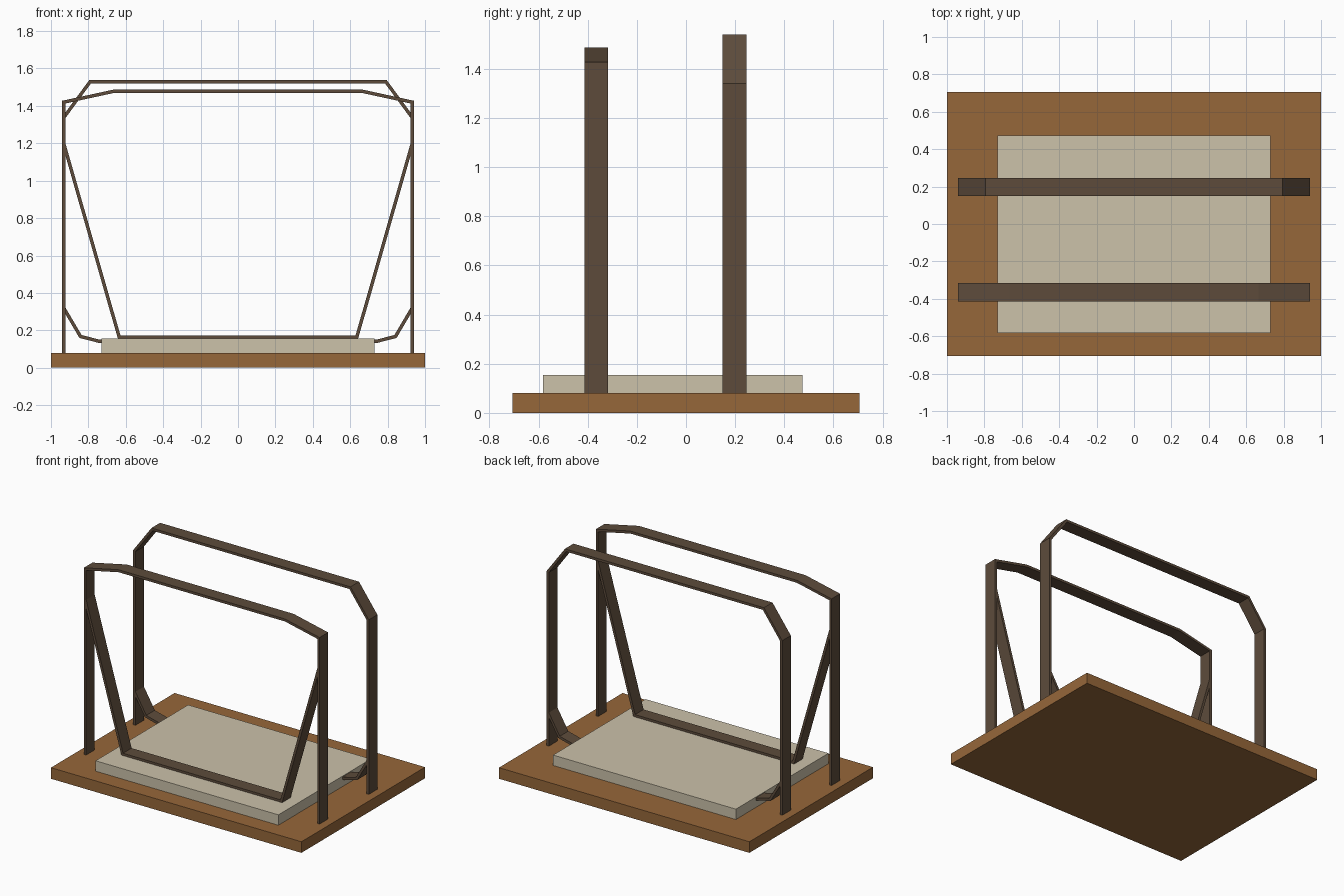
import bpy
import bmesh
from mathutils import Vector

if "Cube" in bpy.data.objects:
    bpy.data.objects.remove(bpy.data.objects["Cube"], do_unlink=True)


def material(name, rgb):
    m = bpy.data.materials.new(name)
    m.use_nodes = True
    m.diffuse_color = (*rgb, 1)
    m.node_tree.nodes["Principled BSDF"].inputs["Base Color"].default_value = (*rgb, 1)
    return m


wood = material("brown wood", (0.305, 0.136, 0.042))
cream = material("cream pad", (0.604, 0.539, 0.402))
metal = material("dark brown strap", (0.109, 0.071, 0.044))


def finish(name, bm, mat):
    bmesh.ops.recalc_face_normals(bm, faces=bm.faces)
    mesh = bpy.data.meshes.new(name)
    bm.to_mesh(mesh)
    bm.free()
    mesh.materials.append(mat)
    obj = bpy.data.objects.new(name, mesh)
    bpy.context.collection.objects.link(obj)


def box(name, low, high, mat):
    bm = bmesh.new()
    bmesh.ops.create_cube(bm, size=1)
    low, high = Vector(low), Vector(high)
    for v in bm.verts:
        v.co = (low + high) / 2 + v.co * (high - low)
    finish(name, bm, mat)


def strap(name, half, y, width=0.097, thick=0.018):
    """Flat bar bent along a path mirrored in x, with mitred corners."""
    path = [Vector(p) for p in half]
    path += [Vector((-p.x, p.y)) for p in reversed(path)]
    bm = bmesh.new()
    rings = []
    for i, p in enumerate(path):
        before = (p - path[i - 1]).normalized() if i else None
        after = (path[i + 1] - p).normalized() if i < len(path) - 1 else None
        a, b = before or after, after or before
        n1, n2 = Vector((-a.y, a.x)), Vector((-b.y, b.x))
        mitre = (n1 + n2).normalized()
        mitre *= thick / 2 / mitre.dot(n1)
        rings.append([bm.verts.new((p.x + s * mitre.x, y + t * width / 2, p.y + s * mitre.y))
                      for s, t in ((-1, -1), (1, -1), (1, 1), (-1, 1))])
    for r, q in zip(rings, rings[1:]):
        for k in range(4):
            j = (k + 1) % 4
            bm.faces.new((r[k], r[j], q[j], q[k]))
    bm.faces.new(rings[0])
    bm.faces.new(rings[-1])
    finish(name, bm, metal)


# Base board and pad
box("base_board", (-1, -0.705, 0), (1, 0.705, 0.08), wood)
box("pad", (-0.73, -0.582, 0.08), (0.73, 0.474, 0.155), cream)

# Hoops and the lower straps hung between their legs
front_y, back_y = -0.365, 0.197
strap("front_hoop", [(-0.932, 0.08), (-0.932, 1.42), (-0.665, 1.478)], front_y)
strap("front_sling", [(-0.932, 1.2), (-0.635, 0.163)], front_y)
strap("back_hoop", [(-0.932, 0.08), (-0.932, 1.337), (-0.79, 1.53)], back_y)
strap("back_sling", [(-0.932, 0.32), (-0.842, 0.167), (-0.74, 0.141)], back_y)
